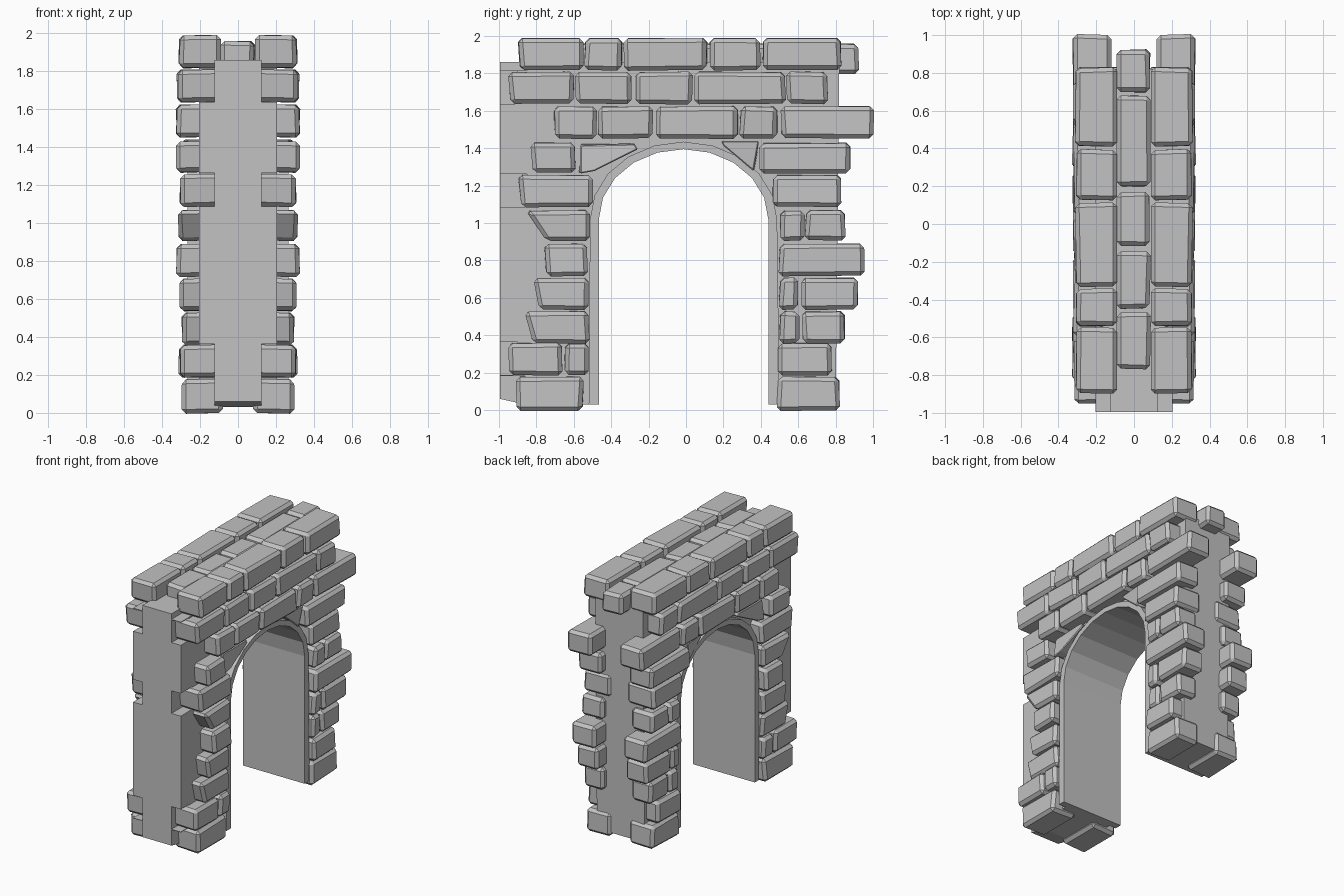
import bpy, bmesh, math, random

if "Cube" in bpy.data.objects:
    bpy.data.objects.remove(bpy.data.objects["Cube"])

random.seed(4)
stone_mat = bpy.data.materials.new("grey stone")
stone_mat.diffuse_color = (0.54, 0.54, 0.54, 1)
stone_mat.use_nodes = True
stone_mat.node_tree.nodes["Principled BSDF"].inputs["Base Color"].default_value = stone_mat.diffuse_color


def finish(bm, name):
    bmesh.ops.recalc_face_normals(bm, faces=bm.faces)
    me = bpy.data.meshes.new(name)
    bm.to_mesh(me)
    bm.free()
    me.materials.append(stone_mat)
    ob = bpy.data.objects.new(name, me)
    bpy.context.collection.objects.link(ob)
    return ob


def prism(bm, outline, x0, x1):
    """Extrude a (y, z) outline from x0 to x1."""
    face = bm.faces.new([bm.verts.new((x0, y, z)) for y, z in outline])
    ext = bmesh.ops.extrude_face_region(bm, geom=[face])["geom"]
    bm.faces.new([v for v in face.verts]) if not face.is_valid else None
    top = [v for v in ext if isinstance(v, bmesh.types.BMVert)]
    bmesh.ops.translate(bm, verts=top, vec=(x1 - x0, 0, 0))
    return top


def block(name, outline, x0, x1, jitter=0.014, bevel=0.022):
    """Rough chamfered stone; outer face corners are pushed about a little."""
    bm = bmesh.new()
    for v in prism(bm, outline, x0, x1):
        v.co.x -= random.uniform(0, jitter)
        v.co.y += random.uniform(-jitter, jitter) * 0.6
        v.co.z += random.uniform(-jitter, 0) * 0.5
    bmesh.ops.bevel(bm, geom=bm.edges[:], offset=bevel, segments=1,
                    affect='EDGES', clamp_overlap=True)
    return finish(bm, name)


def mirror_x(ob):
    bm = bmesh.new()
    bm.from_mesh(ob.data)
    for v in bm.verts:
        v.co.x *= -1
    finish(bm, ob.name + "_mirrored")


def rect(y0, y1, z0, z1):
    return [(y0, z0), (y1, z0), (y1, z1), (y0, z1)]


def arch(ry, rz, n=10):
    return [(-0.013 - ry * math.cos(math.pi * i / n),
             1.02 + rz * math.sin(math.pi * i / n)) for i in range(n + 1)]


# Core wall with the arched opening
outline = ([(-0.995, 0.06), (-0.86, 0.03), (-0.48, 0.03)] + arch(0.467, 0.389) +
           [(0.454, 0.03), (0.80, 0.03), (0.82, 1.86), (-0.995, 1.86)])
bm = bmesh.new()
prism(bm, outline, -0.205, 0.205)
core = finish(bm, "core_wall")

# Lining of the opening, standing proud of the wall
lining = ([(-0.466, 0.03)] + arch(0.453, 0.375) + [(0.44, 0.03), (0.50, 0.03)] +
          arch(0.50, 0.415)[::-1] + [(-0.52, 0.03)])
bm = bmesh.new()
prism(bm, lining, -0.265, 0.265)
finish(bm, "arch_lining")

# Courses of facing stones: (bottom, top, outer x, inner x, y ranges)
courses = [
    (0.00, 0.18, 0.30, 0.08, [(-0.91, -0.55), (0.49, 0.82)]),
    (0.19, 0.36, 0.315, 0.09, [(-0.95, -0.66), (-0.65, -0.52), (0.49, 0.78)]),
    (0.36, 0.53, 0.30, 0.12, [(-0.86, -0.52), (0.50, 0.60), (0.62, 0.85)]),
    (0.54, 0.71, 0.31, 0.12, [(-0.81, -0.52), (0.50, 0.60), (0.62, 0.92)]),
    (0.72, 0.89, 0.33, 0.12, [(-0.76, -0.53), (0.50, 0.95)]),
    (0.91, 1.07, 0.32, 0.12, [(-0.86, -0.52), (0.50, 0.63), (0.64, 0.85)]),
    (1.09, 1.26, 0.31, 0.07, [(-0.90, -0.50), (0.46, 0.83)]),
    (1.27, 1.43, 0.33, 0.12, [(-0.83, -0.59), (0.39, 0.88)]),
    (1.455, 1.625, 0.33, 0.12, [(-0.71, -0.48), (-0.47, -0.18), (-0.16, 0.28),
                                (0.29, 0.49), (0.51, 1.00)]),
    (1.64, 1.81, 0.325, 0.07, [(-0.95, -0.60), (-0.59, -0.29), (-0.27, 0.03),
                               (0.05, 0.53), (0.54, 0.76)]),
    (1.82, 1.99, 0.315, 0.09, [(-0.90, -0.55), (-0.54, -0.34), (-0.33, 0.115),
                               (0.125, 0.39), (0.41, 0.83)]),
]
lean = {3: 0.03, 2: 0.04, 5: 0.11, 6: 0.02}      # courses whose front stone leans
for c, (z0, z1, outer, inner, spans) in enumerate(courses):
    for s, (y0, y1) in enumerate(spans):
        shape = rect(y0, y1, z0, z1)
        if s == 0:
            shape[0] = (y0 + lean.get(c, 0.01), z0)
        mirror_x(block(f"facing_stone_{c}_{s}", shape, inner, outer))

# Notches in the front of the core where stone ends show
bm = bmesh.new()
for c in (0, 1, 6, 9, 10):
    z0, z1 = courses[c][:2]
    for side in (-1, 1):
        prism(bm, rect(-1.1, courses[c][4][0][0] + 0.05, z0 - 0.003, z1 + 0.003),
              side * 0.125, side * 0.3)
cutter = finish(bm, "notch_cutter")
cutter.hide_render = True
cutter.hide_viewport = True
mod = core.modifiers.new("notches", 'BOOLEAN')
mod.operation = 'DIFFERENCE'
mod.solver = 'EXACT'
mod.object = cutter

# Wedge stones tucked against the arch curve
wedges = [[(-0.58, 1.27), (-0.50, 1.28), (-0.27, 1.40), (-0.28, 1.43), (-0.56, 1.43)],
          [(0.20, 1.42), (0.37, 1.29), (0.38, 1.44), (0.20, 1.44)]]
for i, w in enumerate(wedges):
    mirror_x(block(f"arch_wedge_{i}", w, 0.12, 0.29, 0.03, 0.006))

# Middle row of coping stones
for i, (y0, y1) in enumerate([(-0.765, -0.47), (-0.45, -0.145), (-0.115, 0.165),
                              (0.20, 0.68), (0.70, 0.92)]):
    block(f"coping_stone_{i}", rect(y0, y1, 1.80, 1.96), -0.092, 0.092)
